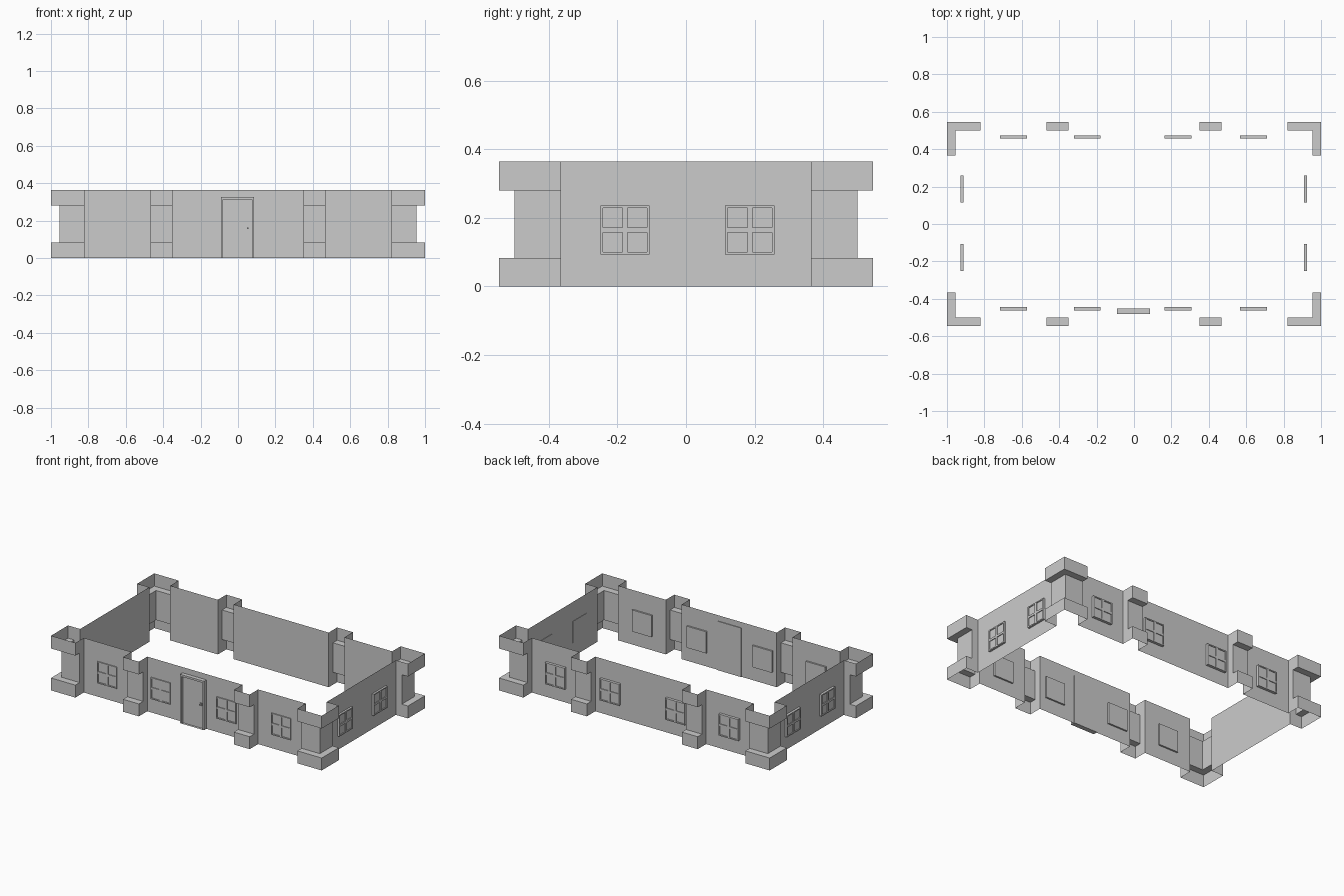
import bpy, bmesh
from math import pi
from mathutils import Matrix, Vector

if "Cube" in bpy.data.objects:
    bpy.data.objects.remove(bpy.data.objects["Cube"])

H = 0.365                 # wall height
Z_LOW, Z_HIGH = 0.083, 0.28
WX, WY = 0.911, 0.456     # wall planes
OX, OY = 1.0, 0.545       # outer faces of pillars
STEP = 0.045              # pillar recess


def finish(name, bm, normals=True):
    if normals:
        bmesh.ops.recalc_face_normals(bm, faces=bm.faces)
    me = bpy.data.meshes.new(name)
    bm.to_mesh(me)
    bm.free()
    ob = bpy.data.objects.new(name, me)
    bpy.context.collection.objects.link(ob)
    return ob


def wall(name, a, b):
    """Thin wall sheet from plan point a to b."""
    bm = bmesh.new()
    bm.faces.new([bm.verts.new((*p, z)) for p, z in ((a, 0), (b, 0), (b, H), (a, H))])
    finish(name, bm, False)


def pillar(name, outer, inner, sx, sy):
    """Open shell following a plan path: wide base, narrow shaft, wide cap."""
    bm = bmesh.new()
    levels = [(outer, 0), (outer, Z_LOW), (inner, Z_LOW),
              (inner, Z_HIGH), (outer, Z_HIGH), (outer, H)]
    rows = [[bm.verts.new((x * sx, y * sy, z)) for x, y in path] for path, z in levels]
    n = len(outer) - 1
    for r, (lo, hi) in enumerate(zip(rows, rows[1:])):
        ledge = levels[r][1] == levels[r + 1][1]
        for i in range(1, n - 1) if ledge else range(n):
            q = [lo[i], lo[i + 1], hi[i + 1], hi[i]]
            bm.faces.new(q if sx * sy < 0 else q[::-1])
    finish(name, bm, False)


def relief(name, us, zs, sunk, depth, recess, mat):
    """Box whose front grid cells listed in sunk are pushed inward (local -y front)."""
    bm = bmesh.new()
    g = [[bm.verts.new((u, -depth, z)) for z in zs] for u in us]
    panes = []
    for i in range(len(us) - 1):
        for j in range(len(zs) - 1):
            f = bm.faces.new((g[i][j], g[i + 1][j], g[i + 1][j + 1], g[i][j + 1]))
            if (i, j) in sunk:
                panes.append(f)
    # sides and back
    rim = [e for e in bm.edges if e.is_boundary]
    ext = bmesh.ops.extrude_edge_only(bm, edges=rim)["geom"]
    bmesh.ops.translate(bm, vec=(0, depth, 0),
                        verts=[v for v in ext if isinstance(v, bmesh.types.BMVert)])
    bmesh.ops.holes_fill(bm, edges=[e for e in bm.edges if e.is_boundary], sides=0)
    # recessed panels
    for f in panes:
        new = bmesh.ops.extrude_face_region(bm, geom=[f])["geom"]
        bmesh.ops.translate(bm, vec=(0, recess, 0),
                            verts=[v for v in new if isinstance(v, bmesh.types.BMVert)])
        bm.faces.remove(f)
    bm.transform(mat)
    return finish(name, bm)


def window(name, x, y, angle, depth):
    e, m = 0.072, 0.0073
    cuts = [-e, -e + 0.0075, -m, m, e - 0.0075, e]
    relief(name, cuts, cuts, {(1, 1), (1, 3), (3, 1), (3, 3)}, depth, 0.005,
           Matrix.Translation((x, y, 0.1645)) @ Matrix.Rotation(angle, 4, 'Z'))


# Walls
for s, side in ((-1, "front"), (1, "back")):
    for i, (a, b) in enumerate(((-0.82, -0.468), (-0.351, 0.351), (0.468, 0.82))):
        p, q = (a, s * WY), (b, s * WY)
        wall(f"{side}_wall_{i}", *((p, q) if s < 0 else (q, p)))
wall("right_wall", (WX, -0.365), (WX, 0.365))
wall("left_wall", (-WX, 0.365), (-WX, -0.365))

# Corner pillars and mid pilasters
IX, IY = OX - STEP, OY - STEP
for sx in (-1, 1):
    for sy in (-1, 1):
        pillar("corner_pillar",
               [(0.82, WY), (0.82, OY), (OX, OY), (OX, 0.365), (WX, 0.365)],
               [(0.82, WY), (0.82, IY), (IX, IY), (IX, 0.365), (WX, 0.365)], sx, sy)
        pillar("pilaster",
               [(0.351, WY), (0.351, OY), (0.468, OY), (0.468, WY)],
               [(0.351, WY), (0.351, IY), (0.468, IY), (0.468, WY)], sx, sy)

# Windows
for x in (-0.645, -0.25, 0.235, 0.639):
    window("front_window", x, -0.445, 0, 0.018)
    window("back_window", x, 0.4565, pi, 0.018)
for y in (-0.178, 0.186):
    window("right_window", 0.908, y, pi / 2, 0.016)
    window("left_window", -0.9125, y, -pi / 2, 0.016)

# Door with frame
relief("door", [-0.091, -0.08, 0.075, 0.086], [0, 0.314, 0.327], {(1, 0)}, 0.031, 0.016,
       Matrix.Translation((0, -0.451, 0)))

# Door handle: plate and knob
bm = bmesh.new()
bmesh.ops.create_cube(bm, size=1, matrix=Matrix.Translation((0.053, -0.468, 0.159))
                      @ Matrix.Diagonal((0.012, 0.005, 0.02, 1)))
bmesh.ops.create_cone(bm, cap_ends=True, segments=8, radius1=0.005, radius2=0.005, depth=0.01,
                      matrix=Matrix.Translation((0.053, -0.475, 0.159))
                      @ Matrix.Rotation(pi / 2, 4, 'X'))
finish("door_handle", bm)
